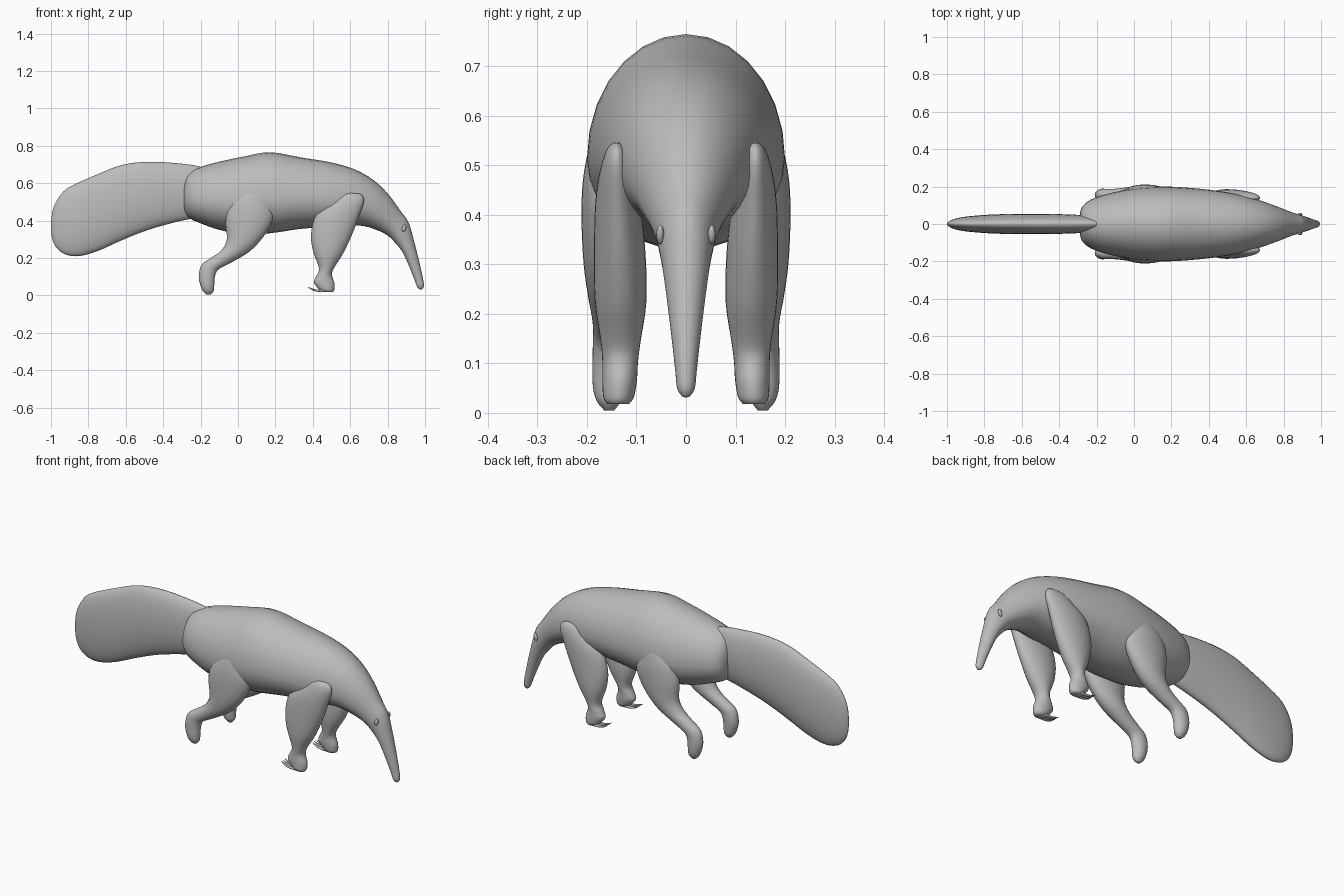
import bpy, bmesh, math
from mathutils import Vector

fur = bpy.data.materials.new("grey fur")
fur.diffuse_color = (0.5, 0.5, 0.5, 1)


def spline(rows, steps):
    """Smoothly resample a list of section rows (Catmull-Rom)."""
    out = []
    n = len(rows)
    for i in range(n - 1):
        p = [rows[max(i - 1, 0)], rows[i], rows[i + 1], rows[min(i + 2, n - 1)]]
        for s in range(steps):
            t = s / steps
            out.append([0.5 * (2 * b + (c - a) * t + (2 * a - 5 * b + 4 * c - d) * t * t
                               + (3 * b - a - 3 * c + d) * t ** 3)
                        for a, b, c, d in zip(*p)])
    return out + [list(rows[-1])]


def loft(name, rows, bias=0.5, steps=4, sides=28, side=1):
    """Skin oval sections: (edge1 x, z, edge2 x, z, half width, centre y)."""
    bm = bmesh.new()
    rings = []
    for tx, tz, bx, bz, hw, yc in spline(rows, steps):
        top, bot = Vector((tx, 0, tz)), Vector((bx, 0, bz))
        mid = bot.lerp(top, bias)
        ring = []
        for k in range(sides):
            a = 2 * math.pi * k / sides
            c = math.cos(a)
            p = mid + ((top - mid) * c if c > 0 else (bot - mid) * -c)
            p.y = side * (yc + max(hw, 0.001) * math.sin(a))
            ring.append(bm.verts.new(p))
        rings.append(ring)
    for r, q in zip(rings, rings[1:]):
        for k in range(sides):
            j = (k + 1) % sides
            bm.faces.new((r[k], r[j], q[j], q[k]))
    bm.faces.new(rings[0])
    bm.faces.new(rings[-1])
    bmesh.ops.recalc_face_normals(bm, faces=bm.faces)
    me = bpy.data.meshes.new(name)
    bm.to_mesh(me)
    bm.free()
    me.materials.append(fur)
    me.shade_smooth()
    ob = bpy.data.objects.new(name, me)
    bpy.context.collection.objects.link(ob)
    return ob


# Body, head and long snout in one skin
loft("body", [
    (-.292, .57, -.292, .49, .03, 0), (-.283, .62, -.283, .44, .08, 0),
    (-.255, .66, -.255, .41, .115, 0), (-.19, .69, -.20, .385, .145, 0),
    (-.09, .717, -.10, .35, .172, 0), (.03, .742, .02, .33, .193, 0),
    (.17, .765, .17, .332, .2, 0), (.34, .737, .33, .355, .19, 0),
    (.50, .71, .47, .365, .172, 0), (.62, .675, .57, .37, .15, 0),
    (.72, .62, .66, .372, .122, 0), (.80, .545, .735, .352, .094, 0),
    (.87, .45, .80, .32, .066, 0), (.912, .39, .85, .27, .052, 0),
    (.94, .295, .883, .225, .042, 0), (.968, .185, .915, .155, .031, 0),
    (.988, .095, .944, .082, .022, 0), (.994, .055, .957, .047, .018, 0),
    (.988, .036, .968, .034, .009, 0), (.98, .032, .976, .031, .002, 0),
], bias=0.42)

# Broad, thin tail
loft("tail", [
    (-.17, .67, -.17, .44, .03, 0), (-.21, .69, -.21, .418, .042, 0),
    (-.32, .706, -.32, .395, .05, 0), (-.48, .714, -.48, .35, .054, 0),
    (-.62, .697, -.62, .295, .054, 0), (-.75, .648, -.75, .237, .051, 0),
    (-.86, .6, -.85, .21, .044, 0), (-.925, .563, -.92, .218, .036, 0),
    (-.967, .51, -.967, .25, .025, 0), (-.991, .455, -.991, .295, .012, 0),
    (-1.0, .39, -1.0, .345, .003, 0),
], sides=32)

for side, tag in ((-1, "right"), (1, "left")):
    # Front legs
    loft("front_leg_" + tag, [
        (.645, .545, .59, .547, .006, .14), (.668, .53, .55, .535, .02, .14),
        (.672, .495, .485, .49, .033, .14), (.648, .425, .417, .43, .045, .138),
        (.61, .325, .39, .325, .052, .134), (.56, .22, .403, .23, .052, .132),
        (.51, .14, .433, .145, .04, .132), (.503, .105, .417, .1, .036, .133),
        (.516, .065, .405, .07, .035, .134), (.515, .03, .43, .035, .031, .136),
        (.507, .018, .45, .018, .022, .137),
    ], side=side)

    # Hind legs, bent at the heel
    loft("hind_leg_" + tag, [
        (.12, .575, .08, .575, .008, .165), (.155, .54, .02, .55, .03, .163),
        (.188, .455, -.04, .49, .046, .162), (.178, .385, -.066, .4, .053, .158),
        (.13, .305, -.06, .3, .052, .155), (.06, .233, -.09, .24, .046, .152),
        (-.04, .173, -.145, .2, .036, .153), (-.105, .138, -.195, .163, .033, .155),
        (-.123, .1, -.21, .1, .033, .156), (-.127, .055, -.2, .05, .031, .157),
        (-.13, .025, -.187, .022, .024, .156), (-.145, .005, -.17, .005, .01, .155),
    ], side=side)

    # Claws curling back under the front feet
    for i, y in enumerate((.12, .137, .154)):
        loft("claw_%s_%d" % (tag, i + 1), [
            (.47, .032, .47, .018, .009, y), (.43, .031, .428, .019, .008, y),
            (.40, .036, .397, .027, .006, y), (.374, .046, .373, .044, .001, y),
        ], sides=10, steps=3, side=side)

    # Eyes
    bpy.ops.mesh.primitive_uv_sphere_add(segments=16, ring_count=10, radius=1,
                                         location=(.888, side * .052, .36),
                                         rotation=(0, math.radians(15), 0))
    eye = bpy.context.object
    eye.name = "eye_" + tag
    eye.scale = (.011, .008, .02)
    eye.data.materials.append(fur)
    bpy.ops.object.shade_smooth()
